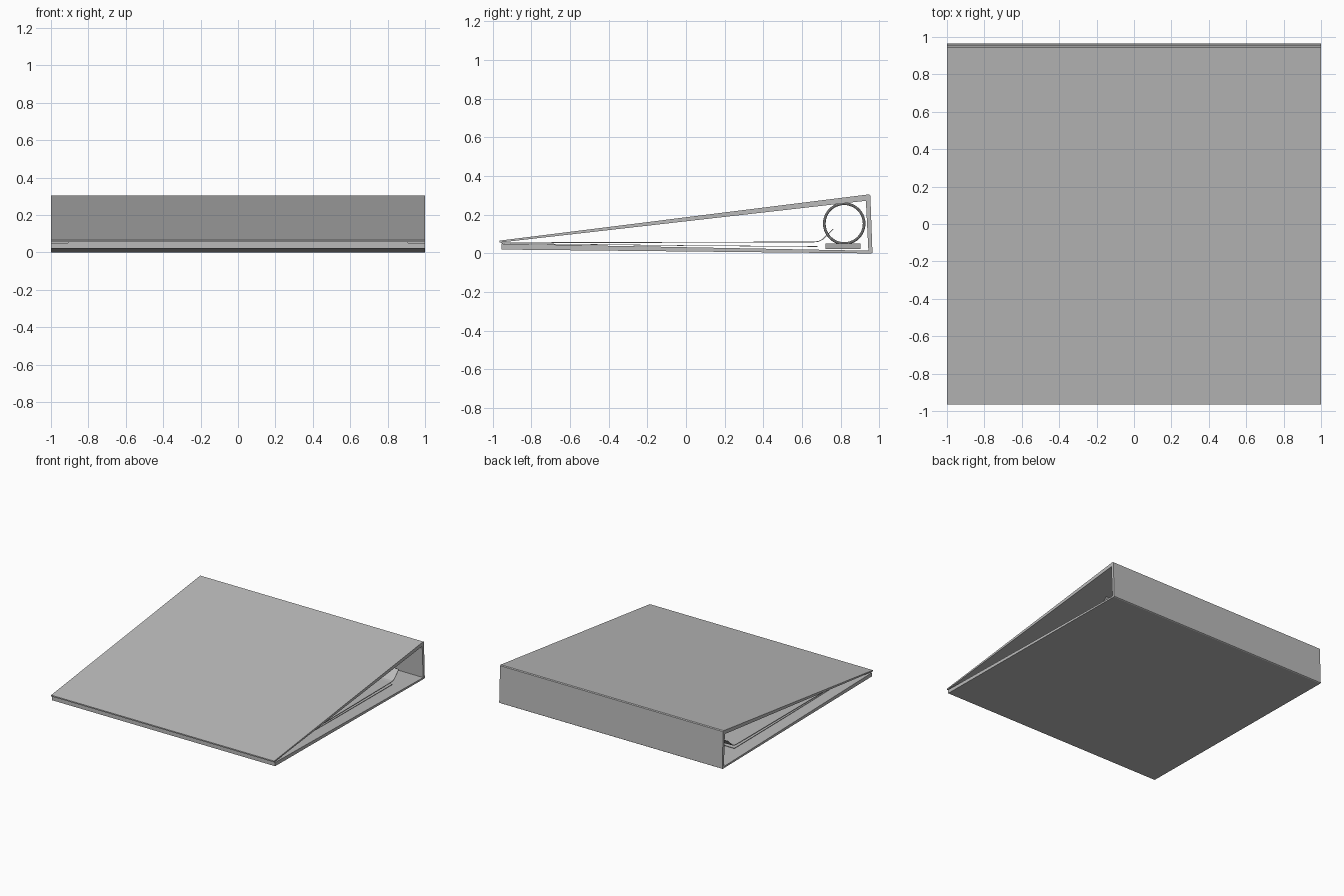
import bpy, bmesh, math
from mathutils import Vector

if "Cube" in bpy.data.objects:
    bpy.data.objects.remove(bpy.data.objects["Cube"])


def mat(name, v):
    m = bpy.data.materials.new(name)
    m.diffuse_color = (v, v, v, 1)
    m.use_nodes = True
    m.node_tree.nodes["Principled BSDF"].inputs["Base Color"].default_value = m.diffuse_color
    return m


GREY = mat("cover grey", 0.5)
STEEL = mat("plate grey", 0.4)


def extrude(name, profile, half, material, x=0.0):
    """Closed (y, z) profile extruded along x."""
    bm = bmesh.new()
    face = bm.faces.new([bm.verts.new((x - half, y, z)) for y, z in profile])
    geo = bmesh.ops.extrude_face_region(bm, geom=[face])["geom"]
    bmesh.ops.translate(bm, vec=(2 * half, 0, 0),
                        verts=[v for v in geo if isinstance(v, bmesh.types.BMVert)])
    bmesh.ops.recalc_face_normals(bm, faces=bm.faces)
    me = bpy.data.meshes.new(name)
    bm.to_mesh(me)
    bm.free()
    me.materials.append(material)
    ob = bpy.data.objects.new(name, me)
    bpy.context.collection.objects.link(ob)
    return ob


def sheet(name, path, half, t=0.004):
    """Thin sheet following a (y, z) path, thickened downwards along its normal."""
    low = []
    for i, p in enumerate(path):
        a, b = path[max(i - 1, 0)], path[min(i + 1, len(path) - 1)]
        d = (Vector(b) - Vector(a)).normalized()
        low.append((p[0] + d.y * t, p[1] - d.x * t))
    return extrude(name, path + low[::-1], half, GREY)


# Cover: tapered top panel, spine and tapered bottom panel
extrude("top_cover", [(-0.965, 0.056), (-0.965, 0.066), (0.945, 0.305), (0.93, 0.272)], 1.0, GREY)
extrude("spine", [(0.93, 0.272), (0.945, 0.305), (0.953, 0.3), (0.964, 0.004), (0.958, 0.0),
                  (0.943, 0.014)], 1.0, GREY)
extrude("bottom_cover", [(-0.953, 0.02), (-0.953, 0.05), (0.943, 0.014), (0.958, 0.0)], 1.0, GREY)

# Sheets: one curling up into the rings, one lying flat beneath
sheet("curled_sheet", [(-0.955, 0.057), (0.66, 0.061), (0.685, 0.064), (0.705, 0.074),
                       (0.725, 0.094), (0.76, 0.128)], 0.91)
sheet("flat_sheet", [(-0.95, 0.053), (0.0, 0.042), (0.68, 0.037)], 0.91, 0.003)

# Ring mechanism
extrude("ring_plate", [(0.72, 0.024), (0.72, 0.05), (0.902, 0.05), (0.902, 0.024)], 0.8, STEEL)
for i, x in enumerate((-0.7, 0, 0.7)):
    bpy.ops.mesh.primitive_torus_add(location=(x, 0.818, 0.154), rotation=(0, math.pi / 2, 0),
                                     major_radius=0.103, minor_radius=0.007,
                                     major_segments=40, minor_segments=10)
    ring = bpy.context.object
    ring.name = f"ring_{i + 1}"
    ring.data.materials.append(GREY)
    bpy.ops.object.shade_smooth_by_angle()
